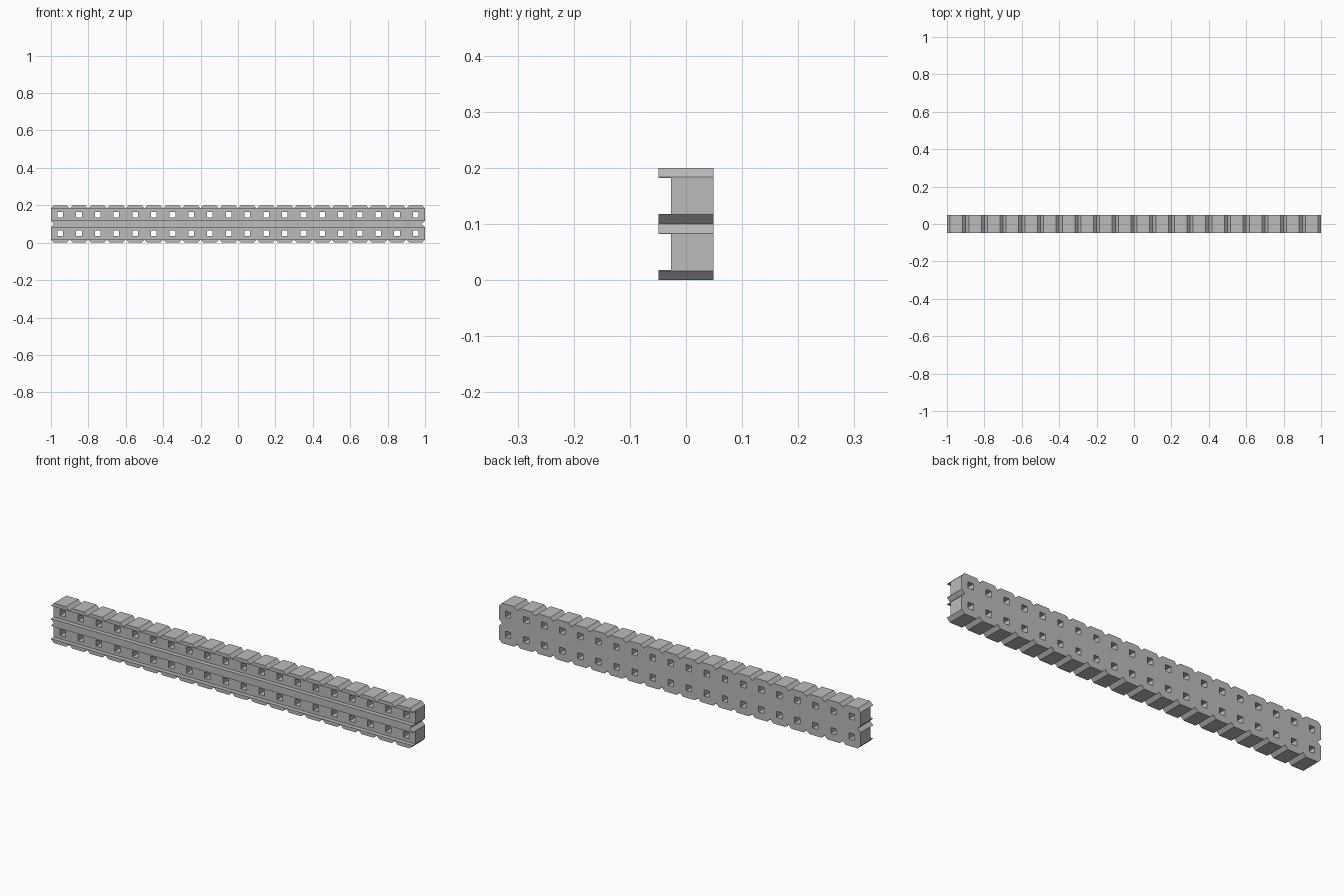
import bpy
import bmesh
from mathutils import Matrix, Vector

if "Cube" in bpy.data.objects:
    bpy.data.objects.remove(bpy.data.objects["Cube"], do_unlink=True)

PITCH, COUNT = 0.1, 20
HEIGHT = 2 * PITCH
NOTCH = 0.0165          # half width and depth of the V notches
LIP = 0.018             # height of the front rims
FRONT, BACK, PANEL = -0.049, 0.049, -0.027

grey = bpy.data.materials.new("light grey")
grey.use_nodes = True
grey.diffuse_color = (0.5, 0.5, 0.5, 1)
grey.node_tree.nodes["Principled BSDF"].inputs["Base Color"].default_value = (0.5, 0.5, 0.5, 1)


def make_object(name, bm):
    bmesh.ops.recalc_face_normals(bm, faces=bm.faces)
    mesh = bpy.data.meshes.new(name)
    bm.to_mesh(mesh)
    bm.free()
    mesh.materials.append(grey)
    obj = bpy.data.objects.new(name, mesh)
    bpy.context.collection.objects.link(obj)
    return obj


def add_box(bm, centre, size):
    matrix = Matrix.Translation(centre) @ Matrix.Diagonal((*size, 1))
    bmesh.ops.create_cube(bm, size=1, matrix=matrix)


def cut(target, cutter):
    mod = target.modifiers.new(cutter.name, 'BOOLEAN')
    mod.operation = 'DIFFERENCE'
    mod.solver = 'EXACT'
    mod.object = cutter
    bpy.context.view_layer.objects.active = target
    bpy.ops.object.modifier_apply(modifier=mod.name)
    bpy.data.objects.remove(cutter, do_unlink=True)


def notched_edge(start, direction, inward, cells):
    """One side of the outline, with a V notch between neighbouring cells."""
    points = []
    for i in range(cells):
        a = start + direction * PITCH * i
        points += [a + direction * NOTCH, a + direction * (PITCH - NOTCH)]
        if i < cells - 1:
            points.append(a + direction * PITCH + inward * NOTCH)
    return points


# Beam outline, run round its four sides
right, up = Vector((1, 0, 0)), Vector((0, 0, 1))
outline = (notched_edge(-right, right, up, COUNT)
           + notched_edge(right, up, -right, 2)
           + notched_edge(right + up * HEIGHT, -right, -up, COUNT)
           + notched_edge(-right + up * HEIGHT, -up, right, 2))
bm = bmesh.new()
face = bm.faces.new([bm.verts.new(p + Vector((0, FRONT, 0))) for p in outline])
result = bmesh.ops.extrude_face_region(bm, geom=[face])
verts = [v for v in result["geom"] if isinstance(v, bmesh.types.BMVert)]
bmesh.ops.translate(bm, verts=verts, vec=(0, BACK - FRONT, 0))
beam = make_object("notched_beam", bm)

# Two long channels in the front, leaving the rims and the middle ridge
bm = bmesh.new()
for row in (0.5, 1.5):
    add_box(bm, (0, PANEL - 0.1, row * PITCH), (2.2, 0.2, PITCH - 2 * LIP))
cut(beam, make_object("channel_cutter", bm))

# Two rows of square through holes
bm = bmesh.new()
for row in (0.5, 1.5):
    for i in range(COUNT):
        add_box(bm, (-1 + PITCH * (i + 0.5), 0, row * PITCH), (0.03, 0.3, 0.03))
cut(beam, make_object("hole_cutter", bm))
